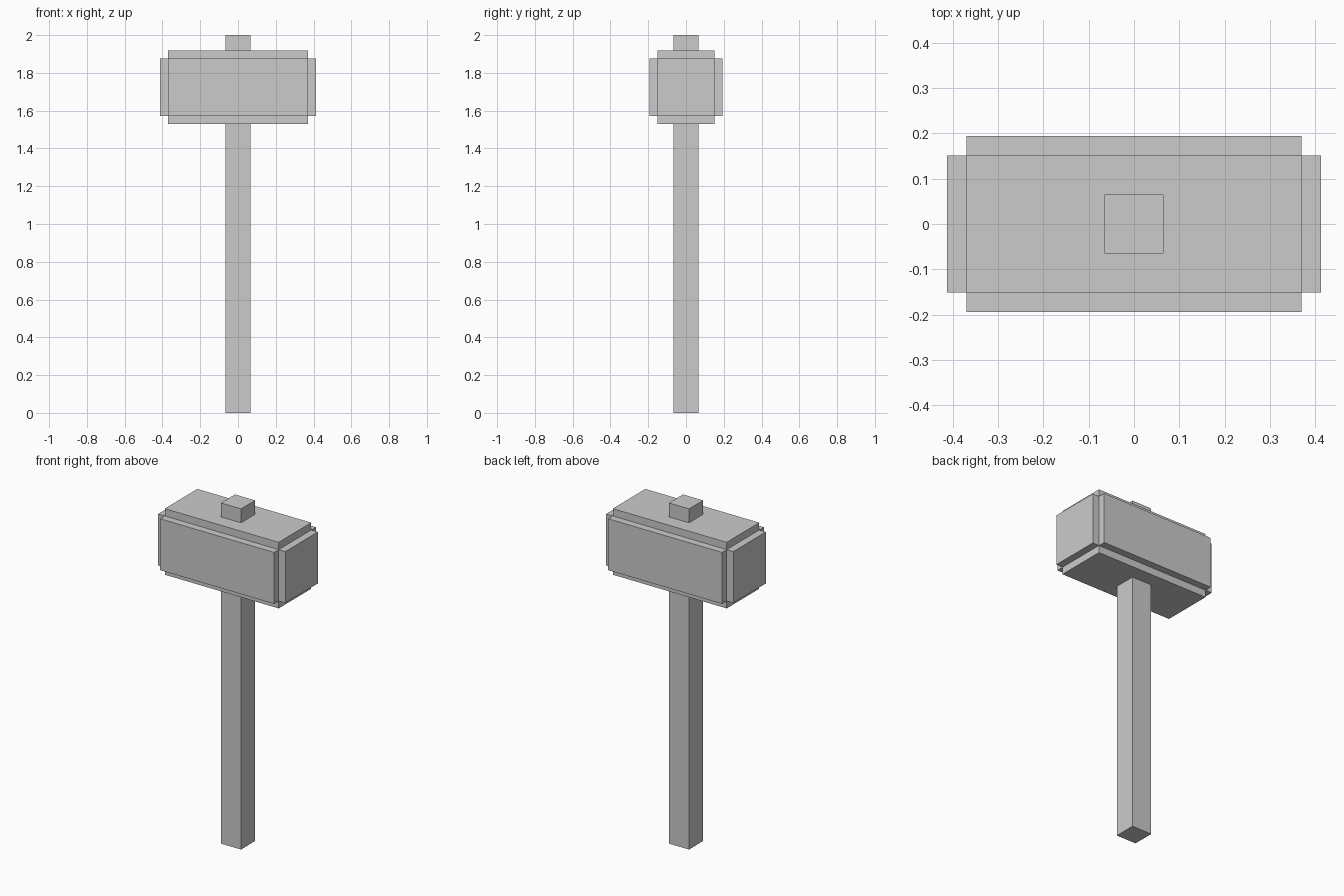
import bpy, bmesh
from mathutils import Matrix

if "Cube" in bpy.data.objects:
    bpy.data.objects.remove(bpy.data.objects["Cube"])


def box_bmesh(half, centre):
    bm = bmesh.new()
    bmesh.ops.create_cube(bm, size=2.0)
    bmesh.ops.scale(bm, vec=half, verts=bm.verts)
    bmesh.ops.translate(bm, vec=centre, verts=bm.verts)
    bm.normal_update()
    return bm


def finish(bm, name):
    bmesh.ops.recalc_face_normals(bm, faces=bm.faces)
    mesh = bpy.data.meshes.new(name)
    bm.to_mesh(mesh)
    bm.free()
    obj = bpy.data.objects.new(name, mesh)
    bpy.context.collection.objects.link(obj)
    return obj


# Handle: square shaft running right through the head
finish(box_bmesh((0.065, 0.065, 1.0), (0, 0, 1.0)), "handle")

# Head: a core block with each of its six faces raised as a separate plate
STEP = 0.043
bm = box_bmesh((0.37, 0.151, 0.151), (0, 0, 1.724))
for face in list(bm.faces):
    offset = face.normal * STEP
    plate = bmesh.ops.extrude_discrete_faces(bm, faces=[face])["faces"][0]
    bmesh.ops.translate(bm, vec=offset, verts=plate.verts)
finish(bm, "hammer_head")
